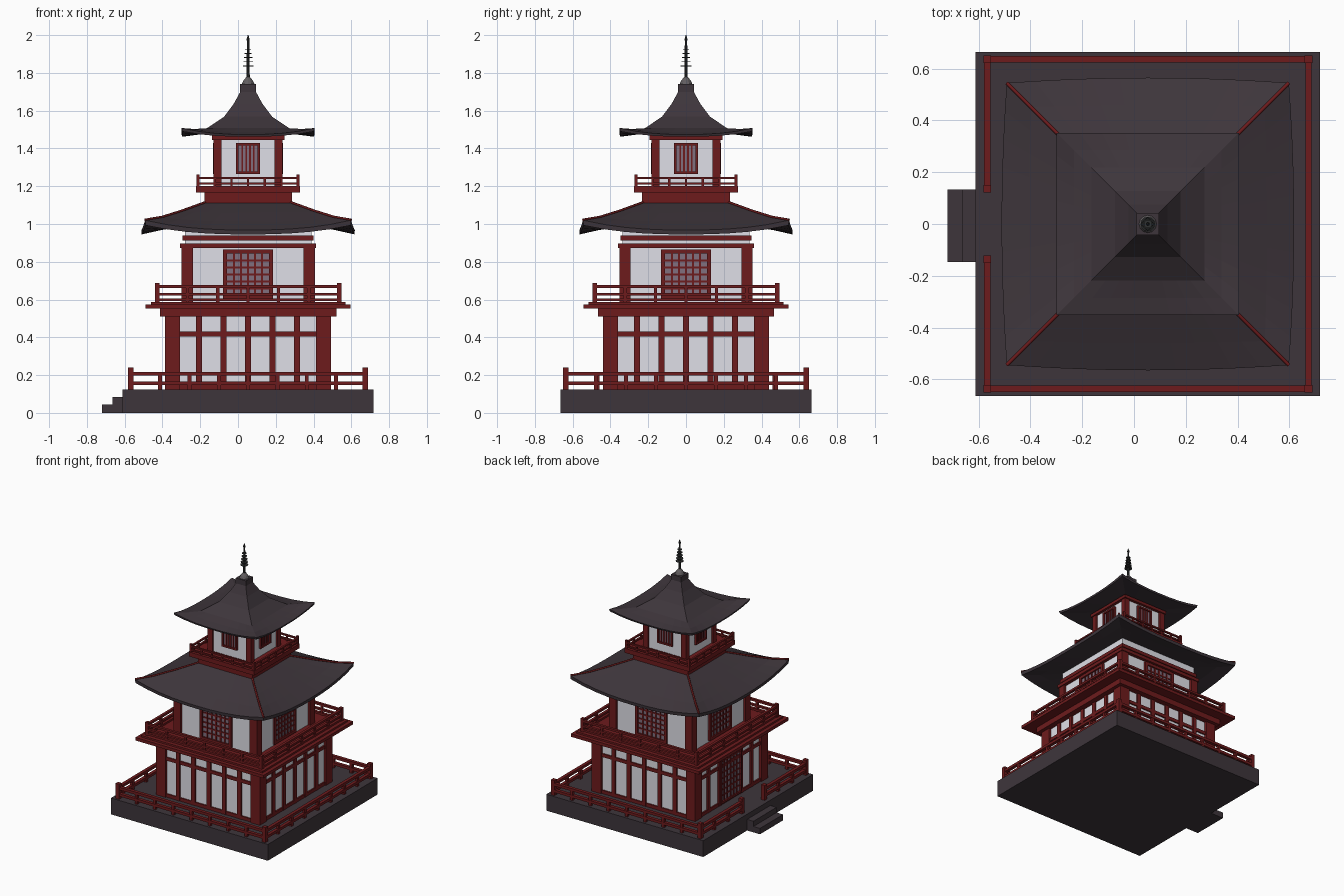
import bpy, bmesh
from mathutils import Matrix, Vector
from math import pi

if "Cube" in bpy.data.objects:
    bpy.data.objects.remove(bpy.data.objects["Cube"])

CX = 0.0535  # tower axis


def material(name, rgb):
    m = bpy.data.materials.new(name)
    m.diffuse_color = (*rgb, 1)
    m.use_nodes = True
    m.node_tree.nodes["Principled BSDF"].inputs["Base Color"].default_value = m.diffuse_color
    return m


DARK = material("dark slate", (0.048, 0.036, 0.044))
RED = material("dark red wood", (0.155, 0.011, 0.012))
WHITE = material("white plaster", (0.74, 0.74, 0.80))
GLASS = material("window grey", (0.22, 0.16, 0.21))
METAL = material("spire metal", (0.030, 0.032, 0.032))
CAP = material("cap grey", (0.12, 0.11, 0.115))


def finish(name, bm, mat, fix=False):
    if fix:
        bmesh.ops.recalc_face_normals(bm, faces=bm.faces)
    me = bpy.data.meshes.new(name)
    bm.to_mesh(me)
    bm.free()
    me.materials.append(mat)
    ob = bpy.data.objects.new(name, me)
    ob.location.x = CX
    bpy.context.collection.objects.link(ob)
    return ob


def boxes(name, mat, items, sides=(0,)):
    """Boxes (x0, x1, y0, y1, z0, z1), repeated on the chosen quarter turns."""
    bm = bmesh.new()
    for k in sides:
        rot = Matrix.Rotation(k * pi / 2, 4, 'Z')
        for x0, x1, y0, y1, z0, z1 in items:
            mid = Vector((x0 + x1, y0 + y1, z0 + z1)) / 2
            size = Matrix.Diagonal((x1 - x0, y1 - y0, z1 - z0, 1))
            bmesh.ops.create_cube(bm, size=1, matrix=rot @ Matrix.Translation(mid) @ size)
    return finish(name, bm, mat)


ALL = (0, 1, 2, 3)  # front, right, back, left


def slab(name, mat, h, z0, z1):
    return boxes(name, mat, [(-h, h, -h, h, z0, z1)])


def corner_posts(name, h, w, z0, z1):
    return boxes(name, RED, [(-h, -h + w, -h, -h + w, z0, z1)], ALL)


def fence_run(a, b, h, z0, post, rails, thick, gaps):
    """Fence pieces from x=a to x=b along the front line y=-h."""
    p = thick * 0.6
    out = [(e - p, e + p, -h - p, -h + p, z0, z0 + post) for e in (a, b)]
    out += [(a, b, -h - thick / 2, -h + thick / 2, z0 + r0, z0 + r1) for r0, r1 in rails]
    for i in range(1, gaps):
        x = a + (b - a) * i / gaps
        out.append((x - p * .7, x + p * .7, -h - p * .7, -h + p * .7, z0, z0 + rails[-1][0]))
    return out


def lattice(name, half, z0, z1, y, frame, nv, nh, bar, sides=ALL):
    """Framed window with crossing bars on a wall at y."""
    boxes(name + "_pane", GLASS, [(-half, half, y - 0.004, y + 0.002, z0, z1)], sides)
    f = [(-half, -half + frame, y - .016, y, z0, z1), (half - frame, half, y - .016, y, z0, z1),
         (-half, half, y - .016, y, z1 - frame, z1), (-half, half, y - .016, y, z0, z0 + frame)]
    iw, iz0, iz1 = half - frame, z0 + frame, z1 - frame
    for i in range(1, nv + 1):
        x = -iw + 2 * iw * i / (nv + 1)
        f.append((x - bar / 2, x + bar / 2, y - .010, y, iz0, iz1))
    for i in range(1, nh + 1):
        z = iz0 + (iz1 - iz0) * i / (nh + 1)
        f.append((-iw, iw, y - .009, y, z - bar / 2, z + bar / 2))
    boxes(name + "_frame", RED, f, sides)


def roof(name, rings, n=10):
    """Square roof skinned over rings (half size, z, corner lift, side bulge)."""
    bm = bmesh.new()
    loops = []
    for h, z, lift, bulge in rings:
        loop = []
        for k in ALL:
            rot = Matrix.Rotation(k * pi / 2, 3, 'Z')
            for i in range(n):
                t = -1 + 2 * i / n
                loop.append(bm.verts.new(rot @ Vector(
                    (t * (h - bulge), -h + bulge * t * t, z + lift * abs(t) ** 2.5))))
        loops.append(loop)
    for a, b in zip(loops, loops[1:]):
        for i in range(4 * n):
            j = (i + 1) % (4 * n)
            bm.faces.new((a[i], a[j], b[j], b[i]))
    bm.faces.new(loops[0])
    bm.faces.new(loops[-1])
    return finish(name, bm, DARK, True)


# stone base and steps
slab("stone_base", DARK, 0.665, 0, 0.125)
boxes("entrance_steps", DARK, [(-0.7735, -0.66, -.147, .133, 0, .045),
                               (-0.7185, -0.66, -.147, .133, 0, .085)])

# fence around the base, open at the steps
rails = [(.022, .042), (.072, .092)]
full = fence_run(-.63, .63, .63, .125, .115, rails, .025, 8)
half_a = fence_run(-.63, -.135, .63, .125, .115, rails, .025, 3)
half_b = fence_run(.135, .63, .63, .125, .115, rails, .025, 3)
for nm, run, sd in (("base_fence", full, (0, 1, 2)), ("entrance_fence", half_a + half_b, (3,))):
    boxes(nm, RED, run, sd).scale = (0.985, 1.01, 1)

# ground storey, six bays a side, the middle two on the left holding the door
slab("ground_walls", WHITE, 0.422, .12, .53)
corner_posts("ground_corner_posts", .44, .08, .125, .515)
studs = [(x - .016, x + .016, -.434, -.42, .125, .515) for x in (-.26, -.13, .13, .26)]
beams = [(-.40, .40, -.432, -.42, z0, z1) for z0, z1 in ((.125, .15), (.405, .43))]
boxes("ground_timber", RED, studs + beams, ALL)
boxes("ground_middle_stud", RED, [(-.016, .016, -.434, -.42, .125, .515)], (0, 1, 2))
lattice("entrance_door", .125, .135, .51, -.424, .014, 5, 7, .010, (3,))

# first balcony
slab("balcony_beam", RED, .467, .51, .552)
slab("balcony_floor", RED, .543, .552, .575)
slab("balcony_floor_top", RED, .515, .575, .588)
boxes("balcony_fence", RED, fence_run(-.482, .482, .482, .58, .108,
      [(.012, .026), (.042, .056), (.080, .096)], .02, 6), ALL)

# middle storey
slab("middle_walls", WHITE, .335, .58, 1.0)
corner_posts("middle_corner_posts", .353, .06, .58, .875)
slab("middle_beam", RED, .36, .872, .897)
slab("middle_upper_beam", RED, .346, .912, .938)
lattice("middle_window", .133, .60, .866, -.335, .022, 5, 5, .010)

# lower roof with red hip ridges
profile = [(.565, .968, .052, .02), (.46, 1.012, .024, .008), (.35, 1.06, .008, 0), (.22, 1.115, 0, 0)]
roof("lower_roof", [(.33, .990, 0, 0), (.46, .968, .020, .01), (.563, .945, .048, .02)] + profile)
for i, (sx, sy) in enumerate(((-1, -1), (1, -1), (1, 1), (-1, 1))):
    cu = bpy.data.curves.new("hip_ridge", 'CURVE')
    cu.dimensions = '3D'
    cu.bevel_depth = .007
    cu.bevel_resolution = 1
    cu.use_fill_caps = True
    sp = cu.splines.new('POLY')
    sp.points.add(len(profile) - 1)
    for p, (h, z, lift, bulge) in zip(sp.points, profile):
        p.co = (sx * (h - bulge), sy * (h - bulge), z + lift + .002, 1)
    cu.materials.append(RED)
    ob = bpy.data.objects.new(f"hip_ridge_{i + 1}", cu)
    ob.location.x = CX
    bpy.context.collection.objects.link(ob)

# upper balcony
slab("upper_balcony_base", RED, .232, 1.09, 1.17)
slab("upper_balcony_floor", RED, .276, 1.166, 1.20)
boxes("upper_balcony_fence", RED, fence_run(-.265, .265, .265, 1.195, .066,
      [(.015, .025), (.042, .053)], .014, 6), ALL)

# top storey
slab("top_walls", WHITE, .170, 1.19, 1.48)
corner_posts("top_corner_posts", .183, .042, 1.19, 1.45)
slab("top_beam", RED, .192, 1.445, 1.468)
lattice("top_window", .064, 1.265, 1.428, -.170, .013, 4, 0, .009)

# upper roof
roof("upper_roof", [(.18, 1.484, 0, 0), (.348, 1.462, .028, 0), (.352, 1.474, .034, 0),
                    (.285, 1.487, .016, 0), (.218, 1.507, 0, 0), (.127, 1.568, 0, 0),
                    (.075, 1.638, 0, 0), (.037, 1.708, 0, 0)], 8)

# finial block, bowl and ringed spire
slab("finial_block", DARK, .043, 1.70, 1.74)


def cone(name, mat, parts, seg=12):
    bm = bmesh.new()
    for r0, r1, z0, z1 in parts:
        bmesh.ops.create_cone(bm, cap_ends=True, segments=seg, radius1=r0, radius2=r1,
                              depth=z1 - z0, matrix=Matrix.Translation((0, 0, (z0 + z1) / 2)))
    return finish(name, bm, mat)


cone("finial_bowl", CAP, [(.034, .026, 1.74, 1.758), (.026, .010, 1.758, 1.778)])
cone("spire_pole", METAL, [(.009, .006, 1.77, 1.99), (.008, .008, 1.972, 1.982), (.006, .002, 1.985, 2.0)], 8)
cone("spire_rings", METAL, [(.028 - .003 * i, .028 - .003 * i, 1.835 + .022 * i, 1.839 + .022 * i)
                            for i in range(5)])
